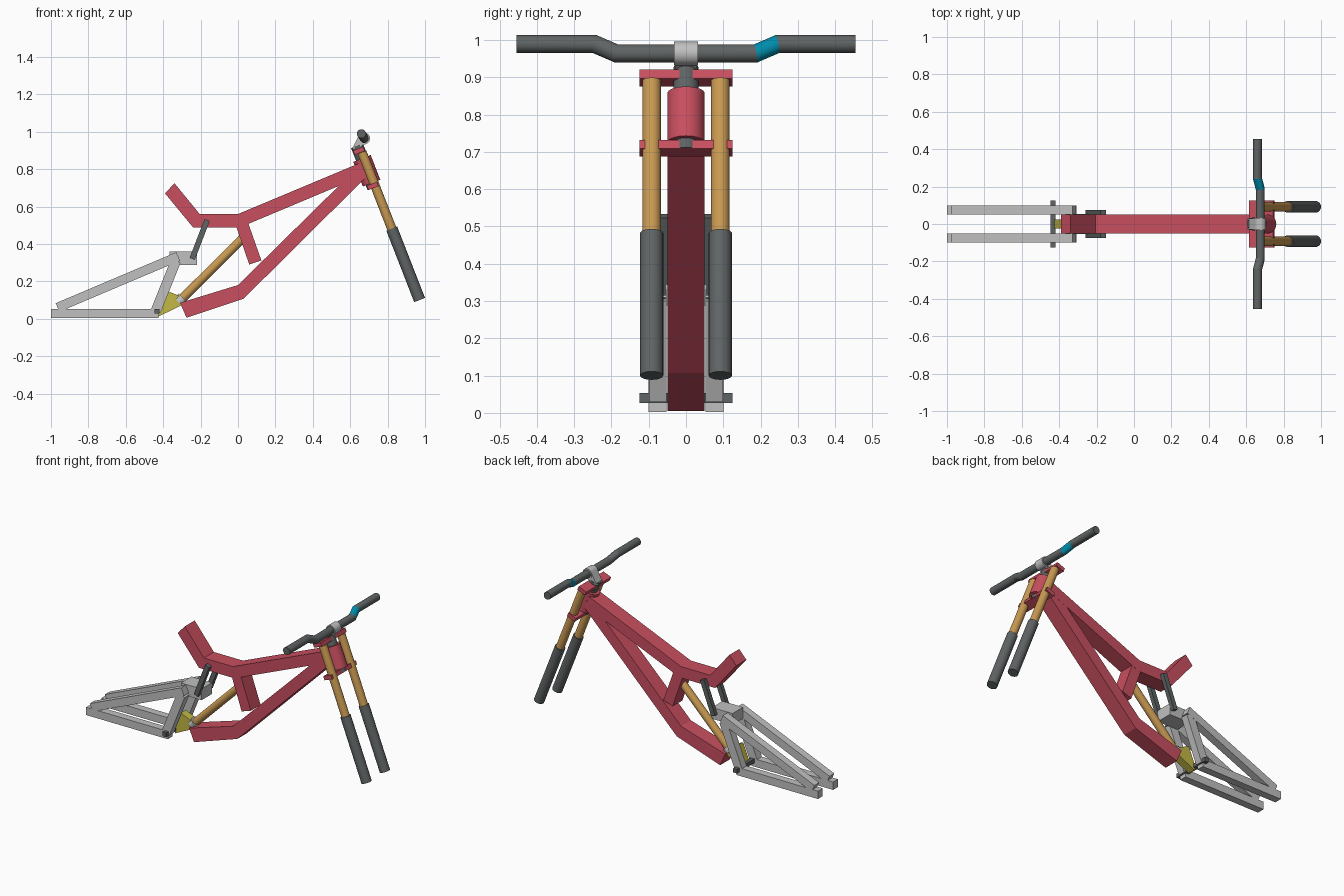
import bpy, bmesh, math
from mathutils import Vector

if "Cube" in bpy.data.objects:
    bpy.data.objects.remove(bpy.data.objects["Cube"])


def material(name, rgb):
    m = bpy.data.materials.new(name)
    m.diffuse_color = (*rgb, 1)
    m.use_nodes = True
    m.node_tree.nodes["Principled BSDF"].inputs["Base Color"].default_value = m.diffuse_color
    return m


RED = material("frame red", (0.58, 0.078, 0.115))
SILVER = material("silver", (0.53, 0.53, 0.53))
DARK = material("dark grey", (0.115, 0.127, 0.127))
GOLD = material("gold", (0.58, 0.32, 0.085))
YELLOW = material("yellow", (0.54, 0.48, 0.06))
TEAL = material("teal", (0.0, 0.27, 0.42))


def finish(name, bm, mats, smooth=False):
    bmesh.ops.recalc_face_normals(bm, faces=bm.faces)
    me = bpy.data.meshes.new(name)
    bm.to_mesh(me)
    bm.free()
    for m in mats:
        me.materials.append(m)
    ob = bpy.data.objects.new(name, me)
    bpy.context.collection.objects.link(ob)
    if smooth:
        bpy.ops.object.select_all(action='DESELECT')
        ob.select_set(True)
        bpy.context.view_layer.objects.active = ob
        bpy.ops.object.shade_smooth_by_angle(angle=math.radians(20))
    return ob


def plate(name, outline, y0, y1, mat):
    """Side outline (x, z) extruded from y0 to y1."""
    bm = bmesh.new()
    f = bm.faces.new([bm.verts.new((x, y0, z)) for x, z in outline])
    r = bmesh.ops.extrude_face_region(bm, geom=[f])
    verts = [v for v in r['geom'] if isinstance(v, bmesh.types.BMVert)]
    bmesh.ops.translate(bm, verts=verts, vec=(0, y1 - y0, 0))
    return finish(name, bm, [mat])


def bar(name, a, b, width, y0, y1, mat):
    """Square-ended bar between two (x, z) points."""
    a, b = Vector(a), Vector(b)
    d = (b - a).normalized()
    n = Vector((-d.y, d.x)) * width / 2
    return plate(name, [a + n, b + n, b - n, a - n], y0, y1, mat)


def tube(name, path, r, mats, seg_mats=None, sides=32):
    """Round tube along a path in one plane, mitred at its bends."""
    pts = [Vector(p) for p in path]
    dirs = [(q - p).normalized() for p, q in zip(pts, pts[1:])]
    ref = Vector((0, 1, 0)) if abs(dirs[0].y) < 0.5 else Vector((1, 0, 0))
    u = dirs[0].cross(ref).normalized()
    w = dirs[0].cross(u)
    bm = bmesh.new()
    ring = [pts[0] + r * (math.cos(t) * u + math.sin(t) * w)
            for t in (2 * math.pi * i / sides for i in range(sides))]
    rings = [[bm.verts.new(c) for c in ring]]
    for i, d in enumerate(dirs):
        n = (d + dirs[i + 1]).normalized() if i + 1 < len(dirs) else d
        ring = [c + d * ((pts[i + 1] - c).dot(n) / d.dot(n)) for c in ring]
        rings.append([bm.verts.new(c) for c in ring])
        for k in range(sides):
            j = (k + 1) % sides
            f = bm.faces.new((rings[i][k], rings[i][j], rings[i + 1][j], rings[i + 1][k]))
            f.material_index = seg_mats[i] if seg_mats else 0
    bm.faces.new(rings[0])
    bm.faces.new(rings[-1])
    return finish(name, bm, mats, True)


# Main frame
plate("top_tube_and_seat_mast",
      [(-0.39, 0.67), (-0.34, 0.725), (-0.205, 0.56), (0, 0.56), (0.65, 0.832),
       (0.67, 0.765), (0.01, 0.488), (-0.24, 0.488)], -0.05, 0.05, RED)
plate("down_tube",
      [(-0.31, 0.085), (0, 0.18), (0.62, 0.79), (0.67, 0.80), (0.685, 0.757),
       (0.03, 0.107), (-0.275, 0.005)], -0.0495, 0.0495, RED)
plate("frame_strut", [(-0.01, 0.495), (0.06, 0.29), (0.125, 0.312), (0.055, 0.51)],
      -0.049, 0.049, RED)

# Steering axis, tilted forward at the bottom
SLOPE = 0.39


def axis(z, y=0, shift=0.0):
    return (0.971 - (z - 0.10) * SLOPE + shift, y, z)


BACK = -0.013
tube("head_tube", [axis(0.725, 0, BACK), axis(0.857, 0, BACK)], 0.05, [RED])
tube("steerer", [axis(0.70, 0, BACK), axis(0.925, 0, BACK)], 0.034, [DARK])

# Fork crowns
for name, z in (("lower_crown", 0.71), ("upper_crown", 0.898)):
    x = axis(z, 0, BACK)[0]
    d = Vector((1, SLOPE)).normalized() * 0.029
    bar(name, (x - d.x, z - d.y), (x + d.x, z + d.y), 0.025, -0.125, 0.125, RED)

# Fork legs
for side, y in (("right", -0.092), ("left", 0.092)):
    tube(side + "_stanchion", [axis(0.45, y), axis(0.89, y)], 0.025, [GOLD])
    tube(side + "_fork_lower", [axis(0.10, y), axis(0.482, y)], 0.031, [DARK])

# Stem and handlebar
plate("stem", [(0.608, 0.905), (0.648, 0.983), (0.695, 0.95), (0.655, 0.918)],
      -0.03, 0.03, SILVER)
tube("stem_clamp", [(0.674, -0.032, 0.964), (0.674, 0.032, 0.964)], 0.032, [SILVER])
tube("handlebar",
     [(0.66, -0.455, 0.989), (0.66, -0.245, 0.989), (0.675, -0.187, 0.964),
      (0.675, 0.187, 0.964), (0.66, 0.245, 0.989), (0.66, 0.455, 0.989)],
     0.024, [DARK, TEAL], [0, 0, 0, 1, 0])

# Rear swingarm, one triangle on each side
for side, s in (("right", -1), ("left", 1)):
    y0, y1 = sorted((s * 0.052, s * 0.1))
    plate(side + "_chainstay", [(-1, 0.003), (-0.425, 0.003), (-0.425, 0.053), (-1, 0.053)],
          y0, y1, SILVER)
    bar(side + "_seatstay", (-0.965, 0.06), (-0.32, 0.333), 0.05, y0, y1, SILVER)
    bar(side + "_upright", (-0.44, 0.04), (-0.332, 0.31), 0.055,
        y0 + 0.0005, y1 - 0.0005, SILVER)
    y0, y1 = sorted((s * 0.05, s * 0.076))
    bar(side + "_link", (-0.245, 0.32), (-0.165, 0.528), 0.03, y0, y1, DARK)
plate("swingarm_block", [(-0.365, 0.288), (-0.22, 0.288), (-0.22, 0.36), (-0.365, 0.36)],
      -0.053, 0.053, SILVER)
plate("pivot_axle", [(-0.446, 0.027), (-0.42, 0.027), (-0.42, 0.053), (-0.446, 0.053)],
      -0.125, 0.125, DARK)

# Rocker plate and shock
plate("rocker", [(-0.425, 0.012), (-0.295, 0.075), (-0.305, 0.118), (-0.385, 0.152),
                 (-0.435, 0.03)], -0.025, 0.025, YELLOW)
tube("shock_collar", [(-0.318, 0, 0.088), (-0.294, 0, 0.112)], 0.033, [SILVER])
tube("shock", [(-0.30, 0, 0.106), (0.04, 0, 0.445)], 0.024, [GOLD])
